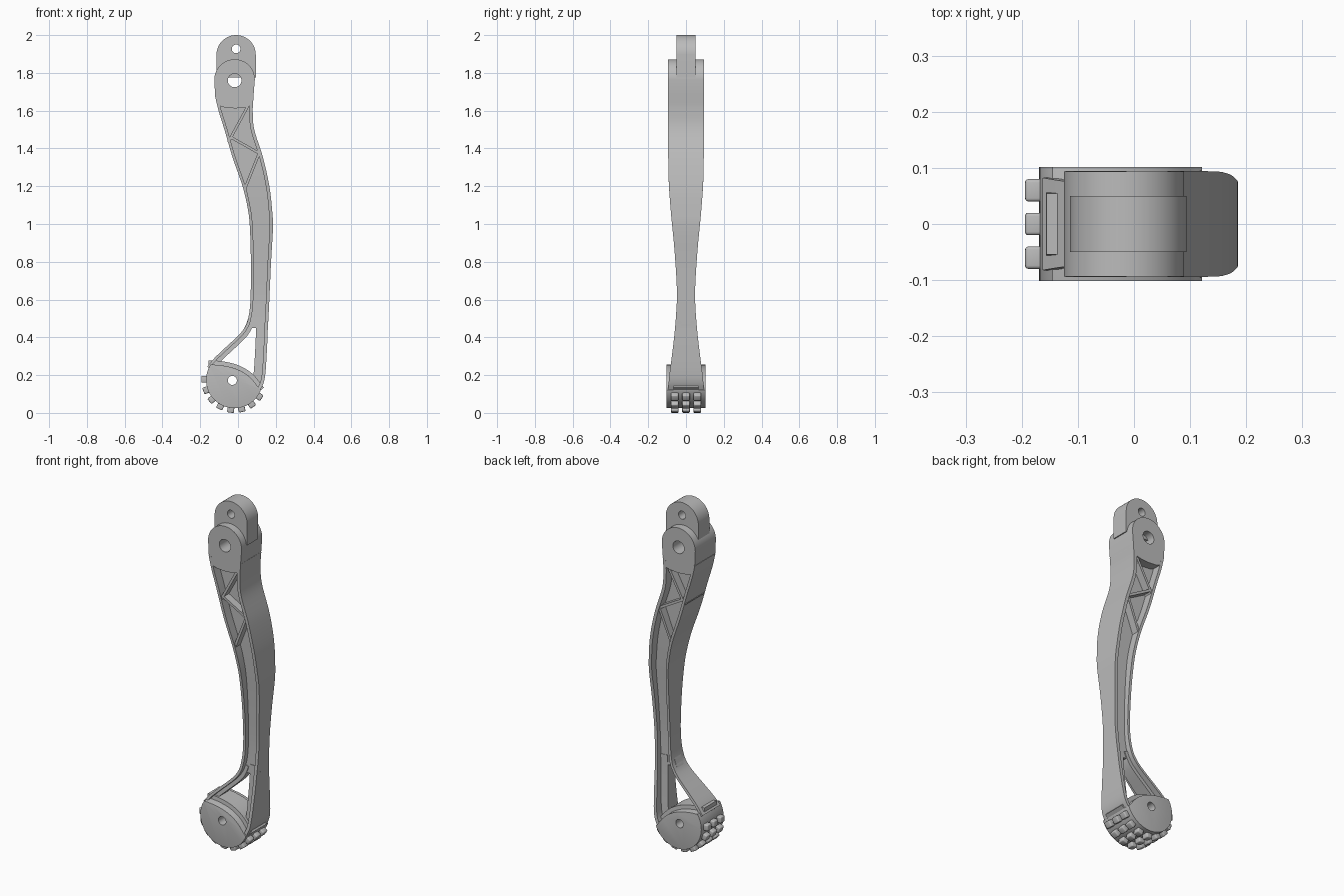
import bpy
import bmesh
from math import sin, cos, radians
from mathutils import Vector

if "Cube" in bpy.data.objects:
    bpy.data.objects.remove(bpy.data.objects["Cube"])

grey = bpy.data.materials.new("satin grey")
grey.use_nodes = True
grey.diffuse_color = (0.5, 0.5, 0.5, 1)
grey.node_tree.nodes["Principled BSDF"].inputs["Base Color"].default_value = (0.5, 0.5, 0.5, 1)


def finish(name, bm, bevel=0):
    bmesh.ops.recalc_face_normals(bm, faces=bm.faces)
    mesh = bpy.data.meshes.new(name)
    bm.to_mesh(mesh)
    bm.free()
    mesh.materials.append(grey)
    obj = bpy.data.objects.new(name, mesh)
    bpy.context.collection.objects.link(obj)
    if bevel:
        mod = obj.modifiers.new("Rounded edges", "BEVEL")
        mod.width, mod.segments, mod.limit_method = bevel, 3, "ANGLE"
        mod.angle_limit = radians(40)
        apply(obj, mod)
    return obj


def apply(obj, mod):
    with bpy.context.temp_override(object=obj, active_object=obj):
        bpy.ops.object.modifier_apply(modifier=mod.name)


def smooth_curve(points, steps=6):
    """Catmull-Rom curve through points in the x-z plane."""
    p = [Vector(q) for q in points]
    p = [2 * p[0] - p[1]] + p + [2 * p[-1] - p[-2]]
    out = []
    for a, b, c, d in zip(p, p[1:], p[2:], p[3:]):
        for i in range(steps):
            t = i / steps
            out.append(0.5 * (2 * b + (c - a) * t + (2 * a - 5 * b + 4 * c - d) * t * t
                              + (3 * b - a - 3 * c + d) * t ** 3))
    return out + [p[-2]]


def arc(x, z, r, start, end, n=32):
    angles = [radians(start + (end - start) * i / n) for i in range(n + 1)]
    return [(x + r * cos(a), z + r * sin(a)) for a in angles]


# Half thickness of the lever against height
thickness = smooth_curve([(0.1, 0.097), (0.2, 0.088), (0.3, 0.075), (0.45, 0.058), (0.63, 0.048),
                          (0.85, 0.06), (1.05, 0.079), (1.2, 0.09), (1.35, 0.094), (1.9, 0.094)])


def half(z):
    for a, b in zip(thickness, thickness[1:]):
        if a.x <= z <= b.x:
            return a.y + (b.y - a.y) * (z - a.x) / (b.x - a.x)
    return thickness[-1].y if z > 1 else thickness[0].y


def loft(name, side_a, side_b, scale=1.0):
    """Solid strip between two x-z curves, as thick as the lever times scale."""
    bm = bmesh.new()
    rings = []
    for a, b in zip(side_a, side_b):
        ring = []
        for p, s in ((a, -1), (b, -1), (b, 1), (a, 1)):
            ring.append(bm.verts.new((p[0], s * scale * half(p[1]), p[1])))
        rings.append(ring)
    for r, q in zip(rings, rings[1:]):
        for i in range(4):
            j = (i + 1) % 4
            bm.faces.new((r[i], r[j], q[j], q[i]))
    bm.faces.new(rings[0])
    bm.faces.new(rings[-1])
    return finish(name, bm)


def ribbon(name, path, width, scale=1.0):
    """Strip that follows a path and grows to one side of it."""
    inner = []
    for i, p in enumerate(path):
        d = (path[min(i + 1, len(path) - 1)] - path[max(i - 1, 0)]).normalized()
        inner.append(p + Vector((-d.y, d.x)) * width)
    return loft(name, path, inner, scale)


def prism(name, outline, depth, bevel=0):
    bm = bmesh.new()
    face = bm.faces.new([bm.verts.new((x, -depth, z)) for x, z in outline])
    new = bmesh.ops.extrude_face_region(bm, geom=[face])["geom"]
    verts = [v for v in new if isinstance(v, bmesh.types.BMVert)]
    bmesh.ops.translate(bm, verts=verts, vec=(0, 2 * depth, 0))
    return finish(name, bm, bevel)


def drill(x, z, r, *parts):
    cutter = prism("hole_cutter", arc(x, z, r, 0, 348.75, 31), 0.2)
    for obj in parts:
        mod = obj.modifiers.new("Hole", "BOOLEAN")
        mod.operation, mod.solver, mod.object = "DIFFERENCE", "EXACT", cutter
        apply(obj, mod)
    bpy.data.objects.remove(cutter)


# Lever shaft: height, left edge, right edge
shaft = [(1.68, -0.122, 0.083), (1.6, -0.103, 0.078), (1.5, -0.072, 0.086), (1.35, -0.028, 0.133),
         (1.2, 0.024, 0.166), (1.08, 0.052, 0.18), (0.98, 0.063, 0.185), (0.8, 0.068, 0.175),
         (0.6, 0.066, 0.166), (0.5, 0.054, 0.161), (0.45, 0.034, 0.158)]
rear = [(l, z) for z, l, r in shaft]
front = [(r, z) for z, l, r in shaft]
rear_arm = rear[-2:] + [(0.0, 0.408), (-0.075, 0.338), (-0.125, 0.29), (-0.163, 0.245)]
front_arm = front[-2:] + [(0.154, 0.35), (0.146, 0.22), (0.136, 0.16), (0.115, 0.115)]
rear_line = smooth_curve(rear[:-2] + rear_arm)
front_line = smooth_curve(front[:-2] + front_arm)

ribbon("rear_flange", rear_line, 0.015)
ribbon("front_flange", front_line, -0.018)
loft("shaft_web", smooth_curve(rear), smooth_curve(front), 0.45)

# Open triangle above the foot
ribbon("rear_arm_web", smooth_curve(rear_arm), 0.036, 0.55)
ribbon("front_arm_web", smooth_curve(front_arm), -0.062, 0.5)
foot_top = smooth_curve([(-0.157, 0.256), (-0.09, 0.252), (-0.01, 0.233), (0.06, 0.192), (0.12, 0.12)])
ribbon("triangle_base", foot_top, 0.022, 0.7)

# Diagonal bracing in the upper shaft
braces = [((-0.045, 1.43), (0.058, 1.62)), ((-0.045, 1.455), (0.115, 1.365)),
          ((0.108, 1.385), (0.03, 1.19))]
for i, (a, b) in enumerate(braces):
    ribbon("brace_%d" % (i + 1), [Vector(a), Vector(b)], 0.014, 0.92)

# Pivot boss and the narrower link rising from it
boss = prism("pivot_boss", arc(-0.018, 1.765, 0.107, 0, 180)
             + [(-0.122, 1.69), (-0.111, 1.63), (-0.07, 1.617), (-0.015, 1.612),
                (0.04, 1.617), (0.078, 1.63), (0.083, 1.69)], 0.094)
link = prism("top_link", arc(-0.01, 1.896, 0.104, 0, 180) + [(-0.114, 1.775), (0.094, 1.775)], 0.05)
drill(-0.018, 1.76, 0.036, boss)
drill(-0.01, 1.927, 0.023, link)

# Rounded foot
foot_x, foot_z = -0.019, 0.175
foot = prism("foot", arc(foot_x, foot_z, 0.15, 147, 339, 40)
             + [(p.x, p.y) for p in reversed(foot_top[1:-1])], 0.102, 0.008)
drill(-0.03, 0.172, 0.024, foot)

# Grip studs around the sole
for row in range(8):
    a = radians(179 + 21 * row)
    out, along = Vector((cos(a), 0, sin(a))), Vector((-sin(a), 0, cos(a)))
    for col in (-1, 0, 1):
        bm = bmesh.new()
        bmesh.ops.create_cube(bm, size=1)
        for v in bm.verts:
            x, y, z = v.co
            v.co = (Vector((foot_x, col * 0.06, foot_z)) + out * (0.155 + x * 0.04)
                    + along * y * 0.036 + Vector((0, z * 0.04, 0)))
        finish("grip_stud_%d_%d" % (row + 1, col + 2), bm, 0.006)

bpy.ops.object.select_all(action="DESELECT")
for obj in bpy.context.collection.objects:
    if obj.type == "MESH":
        obj.select_set(True)
        bpy.context.view_layer.objects.active = obj
bpy.ops.object.shade_smooth_by_angle(angle=radians(30))
